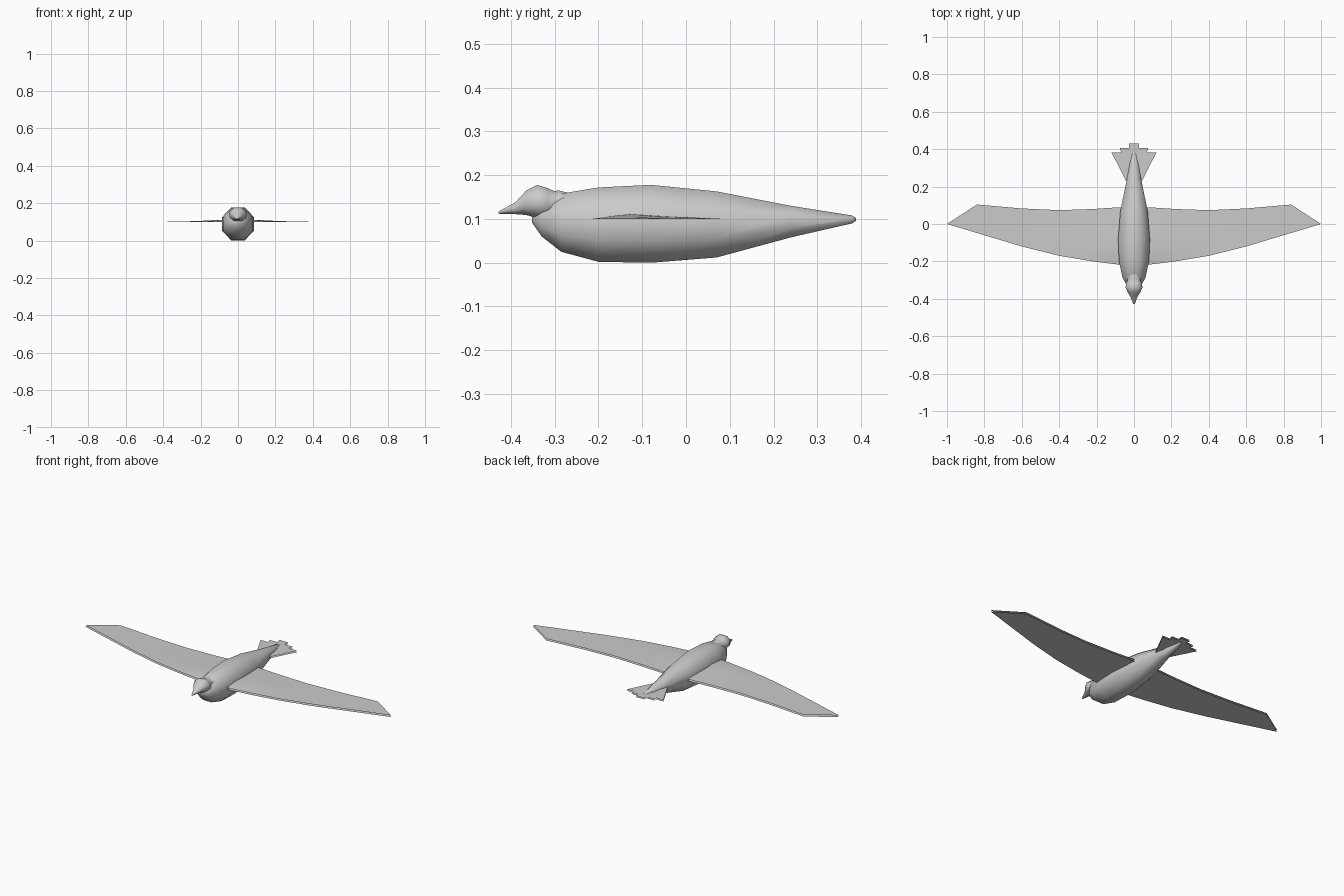
import bpy, bmesh, math

if "Cube" in bpy.data.objects:
    bpy.data.objects.remove(bpy.data.objects["Cube"])


def finish(name, bm, angle=None):
    me = bpy.data.meshes.new(name)
    bm.to_mesh(me)
    bm.free()
    ob = bpy.data.objects.new(name, me)
    bpy.context.collection.objects.link(ob)
    if angle:
        bpy.ops.object.select_all(action='DESELECT')
        ob.select_set(True)
        bpy.context.view_layer.objects.active = ob
        bpy.ops.object.shade_smooth_by_angle(angle=math.radians(angle))
    return ob


def loft(name, stations, sides=8):
    """Octagonal rings along y; each station is (y, z_low, z_high, half_width)."""
    bm = bmesh.new()
    k = 1 / math.cos(math.pi / sides)
    rings = []
    for y, lo, hi, hw in stations:
        angles = [2 * math.pi * (i + 0.5) / sides for i in range(sides)]
        rings.append([bm.verts.new((hw * k * math.cos(a), y,
                                    (lo + hi) / 2 + (hi - lo) / 2 * k * math.sin(a)))
                      for a in angles])
    for a, b in zip(rings, rings[1:]):
        for i in range(sides):
            j = (i + 1) % sides
            bm.faces.new((a[i], a[j], b[j], b[i]))
    bm.faces.new(rings[0])
    bm.faces.new(rings[-1])
    bmesh.ops.recalc_face_normals(bm, faces=bm.faces)
    return finish(name, bm, 55)


# Body
loft("body", [(-0.352, 0.092, 0.108, 0.012), (-0.33, 0.06, 0.13, 0.038),
              (-0.285, 0.025, 0.158, 0.062), (-0.2, 0.002, 0.172, 0.08),
              (-0.08, 0.0, 0.178, 0.085), (0.07, 0.012, 0.163, 0.073),
              (0.24, 0.058, 0.13, 0.038), (0.38, 0.09, 0.108, 0.012),
              (0.389, 0.096, 0.102, 0.004)])

# Head and beak
loft("head", [(-0.429, 0.112, 0.117, 0.004), (-0.39, 0.111, 0.138, 0.018),
              (-0.365, 0.109, 0.165, 0.034), (-0.34, 0.102, 0.178, 0.045),
              (-0.315, 0.103, 0.17, 0.042), (-0.302, 0.11, 0.164, 0.034),
              (-0.29, 0.115, 0.165, 0.036), (-0.265, 0.12, 0.159, 0.036)])

# Wings: upper and lower skins, per side; station = (x, leading y, trailing y, camber)
WING = [(0.0, -0.22, 0.09, 0.012), (0.1, -0.215, 0.088, 0.011), (0.22, -0.2, 0.08, 0.004),
        (0.4, -0.17, 0.074, 0.0), (0.6, -0.12, 0.083, 0.0), (0.84, -0.048, 0.104, 0.0),
        (1.0, 0.0, 0.0, 0.0)]
CHORD = [(0, 0), (0.15, 0.6), (0.3, 1), (0.6, 0.5), (1, 0)]
for side, label in ((-1, "right"), (1, "left")):
    bm = bmesh.new()
    for z0, lift, up in ((0.1, 1, 1), (0.09, 0, -1)):
        rows = [[bm.verts.new((side * x, le + (te - le) * t, z0 + lift * c * h))
                 for t, h in CHORD] for x, le, te, c in WING[:-1]]
        tip = bm.verts.new((side * WING[-1][0], 0, z0))
        quads = []
        for a, b in zip(rows, rows[1:]):
            quads += [(a[i], b[i], b[i + 1], a[i + 1]) for i in range(len(CHORD) - 1)]
        quads += [(rows[-1][i], tip, rows[-1][i + 1]) for i in range(len(CHORD) - 1)]
        for q in quads:
            bm.faces.new(q if side * up > 0 else q[::-1])
    finish(label + "_wing", bm, 30)

# Tail feathers: thin fanned blades; (root x, inner tip x, outer tip x, tip y, height)
FEATHERS = [("middle", 0.0, -0.028, 0.028, 0.43, 0.106)]
for s, label in ((-1, "right"), (1, "left")):
    FEATHERS += [(label + "_inner", s * 0.012, s * 0.015, s * 0.075, 0.405, 0.103),
                 (label + "_outer", s * 0.025, s * 0.05, s * 0.12, 0.382, 0.1)]
for label, rx, xa, xb, y, z in FEATHERS:
    bm = bmesh.new()
    xa, xb = sorted((xa, xb))
    for zz, up in ((z, True), (z - 0.008, False)):
        pts = [(rx - 0.012, 0.22, zz), (rx + 0.012, 0.22, zz), (xb, y, zz), (xa, y, zz)]
        vs = [bm.verts.new(p) for p in pts]
        bm.faces.new(vs if up else vs[::-1])
    finish(label + "_tail_feather", bm)
